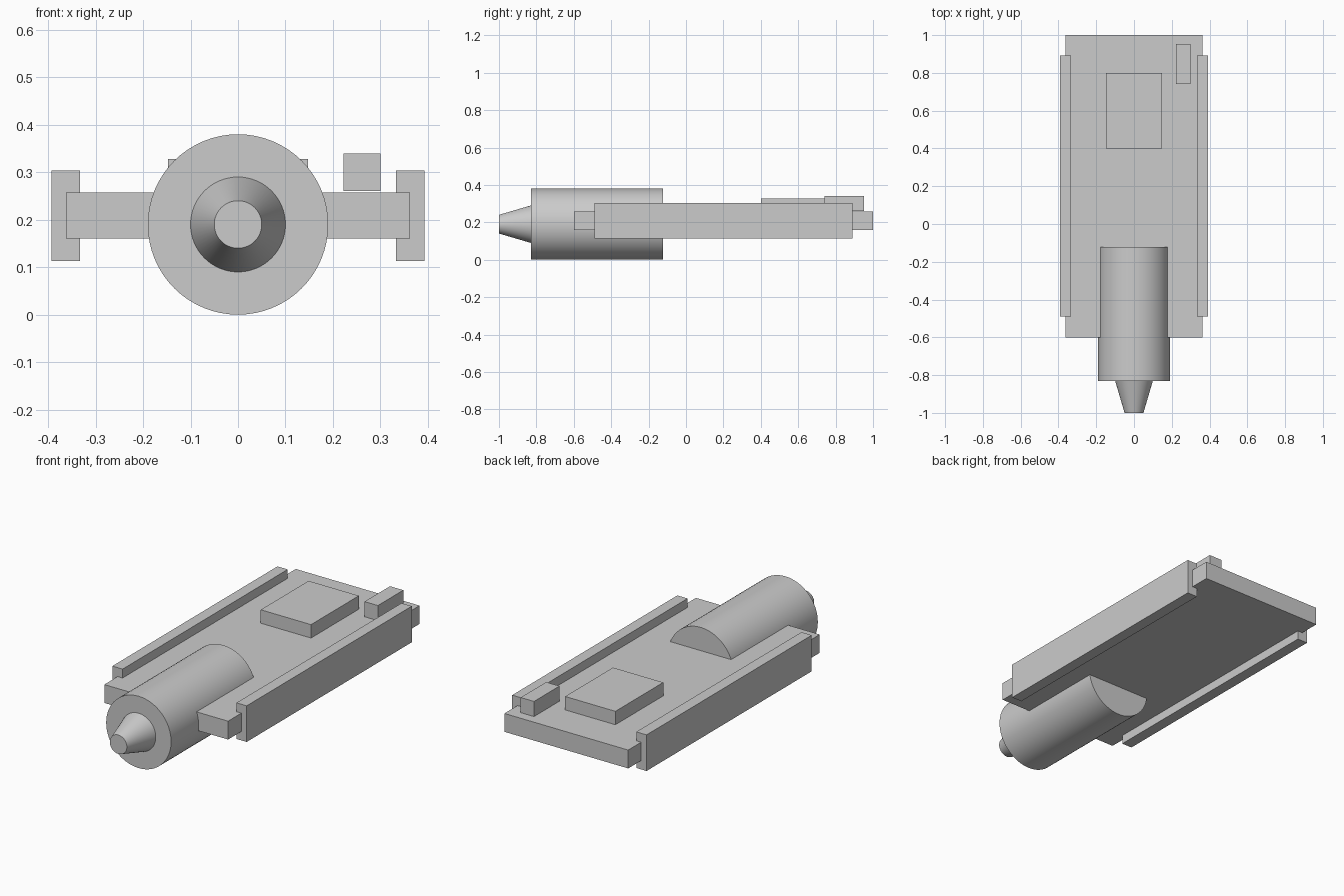
import bpy
import math

if "Cube" in bpy.data.objects:
    bpy.data.objects.remove(bpy.data.objects["Cube"])


def box(name, x, y, z):
    """Box from (min, max) ranges on each axis."""
    bpy.ops.mesh.primitive_cube_add(size=1)
    ob = bpy.context.object
    ob.name = name
    ob.location = [(a + b) / 2 for a, b in (x, y, z)]
    ob.scale = [b - a for a, b in (x, y, z)]
    bpy.ops.object.transform_apply(location=True, rotation=True, scale=True)
    return ob


def round_part(name, y_back, y_front, r_back, r_front):
    """Round part lying along y on the barrel axis."""
    bpy.ops.mesh.primitive_cone_add(
        vertices=64, radius1=r_back, radius2=r_front, depth=y_back - y_front,
        location=(0, (y_back + y_front) / 2, AXIS_Z),
        rotation=(math.radians(90), 0, 0))
    ob = bpy.context.object
    ob.name = name
    bpy.ops.object.shade_smooth_by_angle(angle=math.radians(30))
    return ob


AXIS_Z = 0.19

# Circuit board
box("board", (-0.362, 0.362), (-0.6, 1.0), (0.16, 0.257))

# Side rails gripping the board edges
rail = box("side_rails", (0.333, 0.393), (-0.489, 0.891), (0.113, 0.304))
mirror = rail.modifiers.new("Mirror", 'MIRROR')
mirror.use_axis = (True, False, False)

# Components on top of the board
box("chip", (-0.147, 0.147), (0.4, 0.8), (0.257, 0.328))
box("small_block", (0.222, 0.3), (0.74, 0.953), (0.26, 0.34))

# Barrel set into the board, with its tapered nozzle
round_part("barrel", -0.123, -0.83, 0.19, 0.19)
round_part("nozzle", -0.83, -1.0, 0.1, 0.05)
